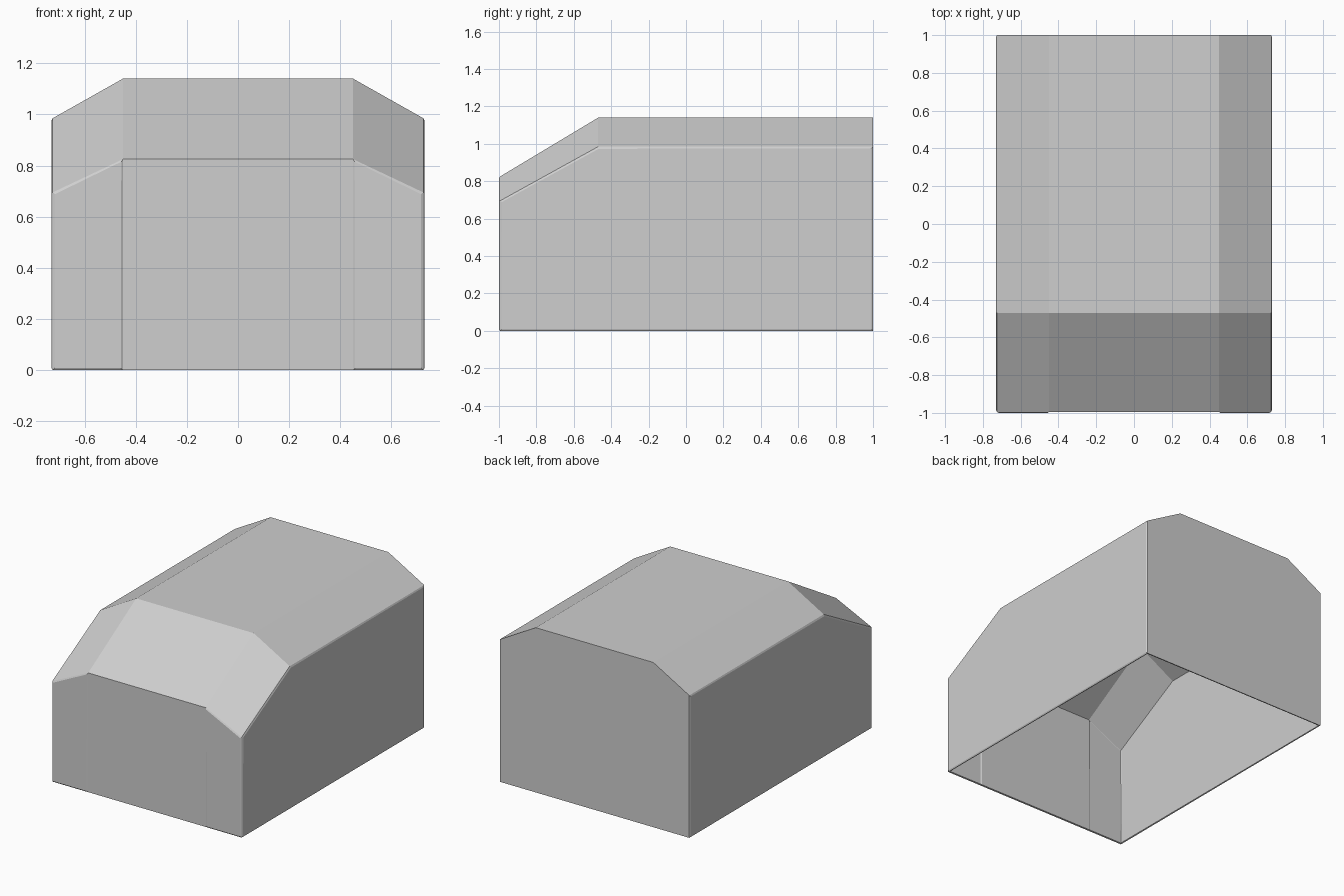
import bpy
import bmesh

cube = bpy.data.objects.get("Cube")
if cube:
    bpy.data.objects.remove(cube, do_unlink=True)

grey = bpy.data.materials.new("light grey")
grey.use_nodes = True
colour = (0.62, 0.62, 0.62, 1)
grey.diffuse_color = colour
grey.node_tree.nodes["Principled BSDF"].inputs["Base Color"].default_value = colour

HALF, FLAT = 0.725, 0.45      # wall and flat roof half widths
FRONT, BREAK, BACK = -0.995, -0.47, 1.0

bm = bmesh.new()


def section(y, eave, ridge):
    """Open-bottomed profile across the body: wall, chamfer, flat, chamfer, wall."""
    points = [(-HALF, 0), (-HALF, eave), (-FLAT, ridge),
              (FLAT, ridge), (HALF, eave), (HALF, 0)]
    return [bm.verts.new((x, y, z)) for x, z in points]


front = section(FRONT, 0.695, 0.825)
middle = section(BREAK, 0.985, 1.14)
back = section(BACK, 0.985, 1.14)

# Roof, running from the sloped front to the back
for a, b in ((front, middle), (middle, back)):
    for i in range(1, 4):
        bm.faces.new((a[i], a[i + 1], b[i + 1], b[i]))

# Side walls and back wall; the base stays open
for i, j in ((0, 1), (5, 4)):
    bm.faces.new((front[i], front[j], middle[j], back[j], back[i]))
bm.verts.remove(middle[0])
bm.verts.remove(middle[5])
bm.faces.new(back)

# Front wall in three panels
feet = [bm.verts.new((x, FRONT, 0)) for x in (-FLAT, FLAT)]
bm.faces.new((front[0], feet[0], front[2], front[1]))
bm.faces.new((feet[0], feet[1], front[3], front[2]))
bm.faces.new((feet[1], front[5], front[4], front[3]))
bmesh.ops.recalc_face_normals(bm, faces=bm.faces)
bm.normal_update()
if bm.faces[1].normal.z < 0:
    bmesh.ops.reverse_faces(bm, faces=bm.faces)
bm.normal_update()

# Slightly raised panels on the side walls and front corners
raised = [f for f in bm.faces
          if abs(f.normal.x) > 0.9
          or (f.normal.y < -0.9 and abs(f.calc_center_median().x) > 0.3)]
bmesh.ops.inset_individual(bm, faces=raised, thickness=0.012, depth=0.005)

mesh = bpy.data.meshes.new("hollow_shell")
bm.to_mesh(mesh)
bm.free()
mesh.materials.append(grey)
shell = bpy.data.objects.new("hollow_shell", mesh)
bpy.context.collection.objects.link(shell)

# Thin walls, grown inwards
walls = shell.modifiers.new("wall thickness", "SOLIDIFY")
walls.thickness = 0.012
walls.offset = -1
